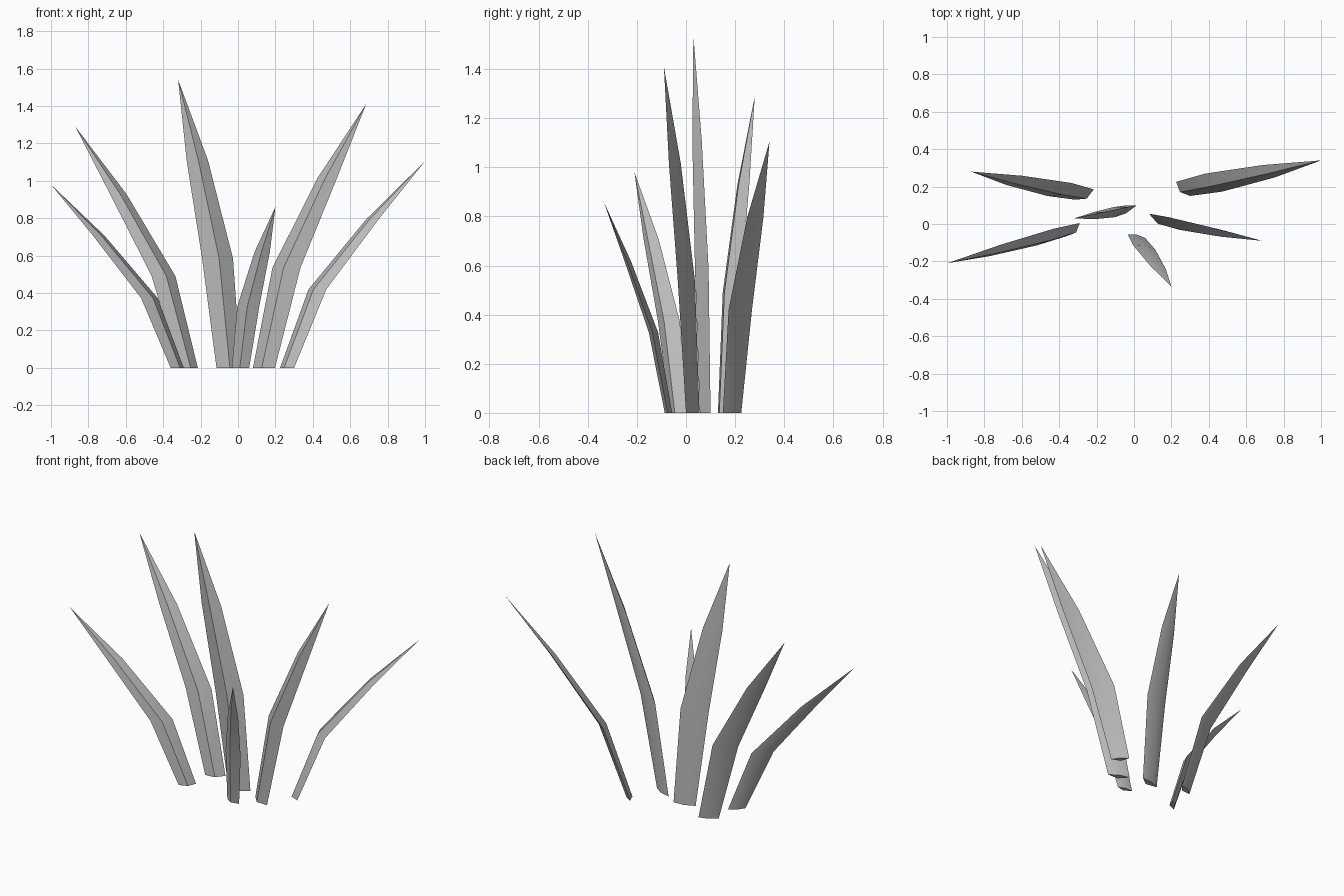
import bpy, bmesh, math
from mathutils import Vector

if "Cube" in bpy.data.objects:
    bpy.data.objects.remove(bpy.data.objects["Cube"])

grey = bpy.data.materials.new("blade grey")
grey.diffuse_color = (0.5, 0.5, 0.5, 1)
grey.use_nodes = True
grey.node_tree.nodes["Principled BSDF"].inputs["Base Color"].default_value = grey.diffuse_color

# Shared blade shape: (height fraction, lean fraction, width scale)
RINGS = [(0.0, 0.0, 1.0), (0.38, 0.22, 1.27), (0.72, 0.62, 0.88)]
FRONT_RIDGE, BACK_RIDGE = 0.22, 0.10   # ridge depth relative to width

# name: (left base corner, right base corner, tip)
BLADES = {
    "outer_left_blade": ((-0.36, -0.065), (-0.29, 0.005), (-1.0, -0.21, 0.98)),
    "inner_left_blade": ((-0.315, 0.13), (-0.215, 0.185), (-0.87, 0.28, 1.29)),
    "tall_centre_blade": ((-0.115, 0.07), (0.015, 0.10), (-0.32, 0.03, 1.54)),
    "short_front_blade": ((-0.033, -0.057), (0.06, -0.075), (0.20, -0.335, 0.86)),
    "inner_right_blade": ((0.08, 0.055), (0.198, 0.0), (0.685, -0.09, 1.41)),
    "outer_right_blade": ((0.225, 0.225), (0.30, 0.15), (1.0, 0.34, 1.105)),
}


def make_blade(name, left, right, tip):
    left, right, tip = Vector((*left, 0)), Vector((*right, 0)), Vector(tip)
    centre, across = (left + right) / 2, right - left
    forward = Vector((across.y, -across.x, 0))   # ridge side, same length as width
    lean = Vector((tip.x, tip.y, 0)) - centre
    bm = bmesh.new()
    # kite-shaped cross-sections up the bent blade
    rings = []
    for h, l, w in RINGS:
        c = centre + lean * l + Vector((0, 0, tip.z * h))
        offsets = (-across / 2, forward * FRONT_RIDGE, across / 2, -forward * BACK_RIDGE)
        rings.append([bm.verts.new(c + o * w) for o in offsets])
    point = bm.verts.new(tip)
    for i in range(4):
        j = (i + 1) % 4
        for a, b in zip(rings, rings[1:]):
            bm.faces.new((a[i], a[j], b[j], b[i]))
        bm.faces.new((rings[-1][i], rings[-1][j], point))
    bm.faces.new(rings[0][::-1])
    bmesh.ops.recalc_face_normals(bm, faces=bm.faces)
    mesh = bpy.data.meshes.new(name)
    bm.to_mesh(mesh)
    bm.free()
    mesh.materials.append(grey)
    mesh.shade_smooth()
    mesh.set_sharp_from_angle(angle=math.radians(30))
    obj = bpy.data.objects.new(name, mesh)
    bpy.context.collection.objects.link(obj)


for name, spec in BLADES.items():
    make_blade(name, *spec)
